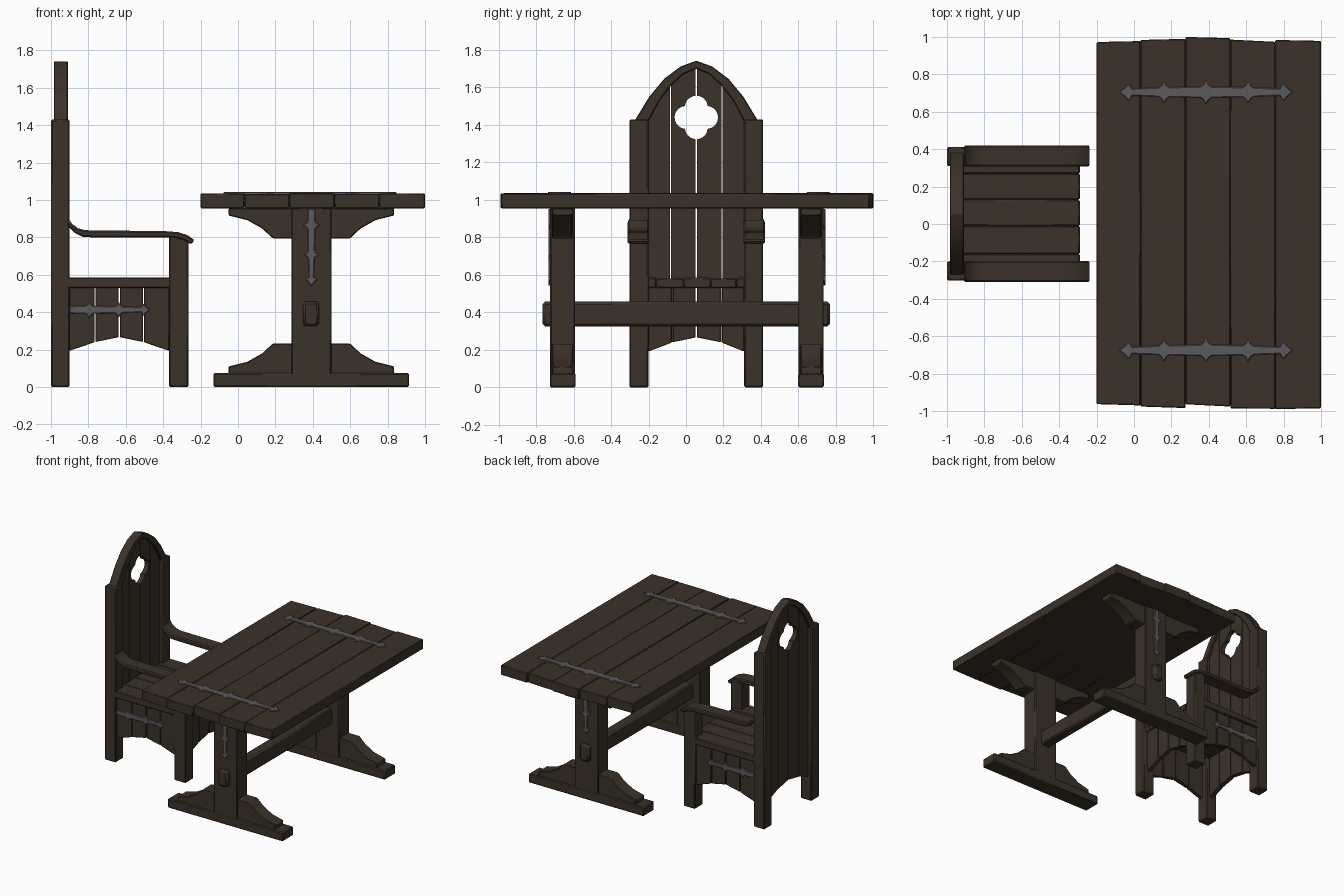
import bpy, bmesh, math

if "Cube" in bpy.data.objects:
    bpy.data.objects.remove(bpy.data.objects["Cube"])

def material(name, rgb):
    m = bpy.data.materials.new(name)
    m.diffuse_color = (*rgb, 1)
    m.use_nodes = True
    m.node_tree.nodes["Principled BSDF"].inputs["Base Color"].default_value = m.diffuse_color
    return m

WOOD = material("dark oak", (0.043, 0.032, 0.022))
IRON = material("wrought iron", (0.105, 0.103, 0.104))

def prism(name, polys, axis, lo, hi, mat=WOOD, bevel=0.007):
    """Extrude one or more 2D outlines along an axis (X: y,z  Y: x,z  Z: x,y)."""
    place = {"X": lambda p, t: (t, p[0], p[1]),
             "Y": lambda p, t: (p[0], t, p[1]),
             "Z": lambda p, t: (p[0], p[1], t)}[axis]
    bm = bmesh.new()
    for pts in polys:
        a = [bm.verts.new(place(p, lo)) for p in pts]
        b = [bm.verts.new(place(p, hi)) for p in pts]
        bm.faces.new(a)
        bm.faces.new(b[::-1])
        for i in range(len(pts)):
            j = (i + 1) % len(pts)
            bm.faces.new((a[i], b[i], b[j], a[j]))
    bmesh.ops.recalc_face_normals(bm, faces=bm.faces)
    me = bpy.data.meshes.new(name)
    bm.to_mesh(me)
    bm.free()
    me.materials.append(mat)
    ob = bpy.data.objects.new(name, me)
    bpy.context.collection.objects.link(ob)
    if bevel:
        mod = ob.modifiers.new("soft edges", "BEVEL")
        mod.width, mod.segments, mod.limit_method = bevel, 1, "ANGLE"
        mod.angle_limit = math.radians(40)
    return ob

def box(name, x0, x1, y0, y1, z0, z1, **kw):
    return prism(name, [[(x0, y0), (x1, y0), (x1, y1), (x0, y1)]], "Z", z0, z1, **kw)

def interp(pts, x):
    for (xa, ya), (xb, yb) in zip(pts, pts[1:]):
        if xa <= x <= xb:
            return ya + (yb - ya) * (x - xa) / (xb - xa)
    return pts[0][1] if x < pts[0][0] else pts[-1][1]

def boards(edges, low, high, gap=0.003):
    """Side-by-side board outlines between a lower and an upper polyline."""
    out = []
    for a, b in zip(edges, edges[1:]):
        a, b = a + gap, b - gap
        xs = lambda line: [a] + [p[0] for p in line if a < p[0] < b] + [b]
        out.append([(x, interp(low, x)) for x in xs(low)] +
                   [(x, interp(high, x)) for x in reversed(xs(high))])
    return out

# Iron strap outline: spikes at the middle and quarter, arrowhead at the tip
HALF = [(0, .066), (.014, .042), (.03, .03), (.195, .026), (.21, .036), (.225, .06),
        (.24, .036), (.255, .024), (.395, .019), (.405, .04), (.42, .045), (.43, .028), (.465, 0)]

def strap(name, axis, lo, hi, cx, cy, scale=1.0, start=None, down=False):
    if start is None:
        upper = [(-u, v) for u, v in HALF[:0:-1]] + HALF
    else:
        upper = [(start, .028), (-.03, .03), (-.014, .042)] + HALF
    outline = upper + [(u, -v) for u, v in reversed(upper) if v > 0]
    pts = [(cx + v * scale, cy - u * scale) if down else (cx + u * scale, cy + v * scale)
           for u, v in outline]
    return prism(name, [pts], axis, lo, hi, mat=IRON, bevel=0.004)

# ---------------- Table ----------------
# Top planks with uneven ends: x0, x1, back ends, front ends, top height
PLANKS = [(-.20, .035, .973, .978, -.963, -.970, 1.035),
          (.035, .275, .984, .990, -.976, -.984, 1.032),
          (.275, .515, 1.0, .994, -.964, -.976, 1.037),
          (.515, .755, .986, .974, -.986, -.988, 1.033),
          (.755, 1.0, .984, .979, -.990, -.985, 1.035)]
for i, (x0, x1, b0, b1, f0, f1, z) in enumerate(PLANKS):
    prism(f"table_plank_{i + 1}", [[(x0, f0), (x1, f1), (x1, b1), (x0, b0)]], "Z", .955, z, bevel=.005)

TX = 0.3925
for y in (.705, -.675):
    strap("table_top_strap", "Z", 1.028, 1.043, .385, y)

# Trestles: post, foot, curved braces and outer strap
CURVE = [(-.05, .07), (-.05, .11), (.05, .135), (.13, .18), (.185, .232)]
BRACE = CURVE + [(2 * TX - x, z) for x, z in reversed(CURVE)]
for y, s in ((-.658, -1), (.667, 1)):
    box("trestle_post", .285, .50, y - .067, y + .067, 0, .96)
    box("trestle_foot", -.13, .915, y - .069, y + .069, 0, .075)
    prism("foot_brace", [BRACE], "Y", y - .056, y + .056, bevel=.005)
    prism("top_brace", [[(x, 1.027 - z) for x, z in BRACE]], "Y", y - .056, y + .056, bevel=.005)
    strap("trestle_strap", "Y", y + s * .06, y + s * .077, TX, .865, .7, -.125, True)
box("stretcher", .348, .434, -.765, .768, .325, .457, bevel=.014)

# ---------------- Chair ----------------
CY = 0.055
for s in (-1, 1):
    y0, y1 = sorted((CY + s * .255, CY + s * .357))
    box("back_post", -1.0, -.9, y0, y1, 0, 1.43)
    box("front_leg", -.37, -.265, y0, y1, 0, .805)

    # Armrest, swept up at the back and drooping at the front
    arm = [(-.91, .905), (-.885, .87), (-.855, .849), (-.82, .839), (-.78, .837), (-.40, .834),
           (-.32, .828), (-.27, .812), (-.232, .785), (-.252, .762), (-.29, .785), (-.34, .798),
           (-.78, .800), (-.83, .803), (-.87, .822), (-.91, .86)]
    a0, a1 = sorted((CY + s * .252, CY + s * .366))
    prism("armrest", [arm], "Y", a0, a1, bevel=.008)

    # Side apron boards with iron strap
    edges = [-.905, -.765, -.635, -.505, -.365]
    low = [(-.905, .192), (-.765, .24), (-.635, .267), (-.505, .24), (-.365, .192)]
    p0, p1 = sorted((CY + s * .305, CY + s * .338))
    prism("side_apron", boards(edges, low, [(-.905, .535), (-.365, .535)]), "Y", p0, p1, bevel=.003)
    q0, q1 = sorted((CY + s * .334, CY + s * .349))
    strap("side_strap", "Y", q0, q1, -.795, .413, .7, -.15)

# Front apron boards
edges = [CY + d for d in (-.258, -.128, 0, .133, .258)]
low = list(zip(edges, (.19, .24, .267, .24, .19)))
prism("front_apron", boards(edges, low, [(edges[0], .535), (edges[-1], .535)]),
      "X", -.335, -.302, bevel=.003)

# Seat boards
seat_edges = [-.30, -.16, -.01, .13, .27, .41]
for i, (a, b) in enumerate(zip(seat_edges, seat_edges[1:])):
    box("seat_board", -.93, -.29, a, b, .53, .585 - .003 * (i % 2), bevel=.006)

# Pointed arch over the back
OUT = [(.335, 1.40), (.326, 1.428), (.251, 1.551), (.171, 1.647), (.086, 1.711), (0, 1.743)]
INN = [(.27, 1.39), (.255, 1.42), (.20, 1.525), (.135, 1.61), (.068, 1.672), (0, 1.70)]
full = lambda h: [(CY - d, z) for d, z in h] + [(CY + d, z) for d, z in h[-2::-1]]
prism("back_arch", [full(OUT) + full(INN)[::-1]], "X", -.985, -.91, bevel=.005)

# Back boards, reaching from the arched bottom edge up into the arch
top = full([((a + c) / 2, (b + d) / 2) for (a, b), (c, d) in zip(OUT, INN)])
edges = [CY + d for d in (-.275, -.137, 0, .137, .275)]
low = list(zip(edges, (.188, .24, .267, .24, .188)))
back = prism("back_boards", boards(edges, low, top), "X", -.968, -.93, bevel=0)

# Quatrefoil opening
foil = []
for k in range(4):
    for i in range(10):
        phi = math.radians(-45 + 9 * i)
        r = .055 * math.cos(phi) + math.sqrt(.061 ** 2 - (.055 * math.sin(phi)) ** 2)
        t = phi + k * math.pi / 2
        foil.append((CY + r * math.cos(t), 1.44 + r * math.sin(t)))
cutter = prism("quatrefoil_cutter", [foil], "X", -1.05, -.85, bevel=0)
cut = back.modifiers.new("quatrefoil", "BOOLEAN")
cut.operation, cut.object, cut.solver = "DIFFERENCE", cutter, "EXACT"
bpy.context.view_layer.objects.active = back
bpy.ops.object.modifier_apply(modifier=cut.name)
bpy.data.objects.remove(cutter, do_unlink=True)

# Smooth the curved parts, keep corners crisp
for ob in bpy.context.collection.objects:
    ob.select_set(True)
bpy.ops.object.shade_smooth_by_angle(angle=math.radians(35))
